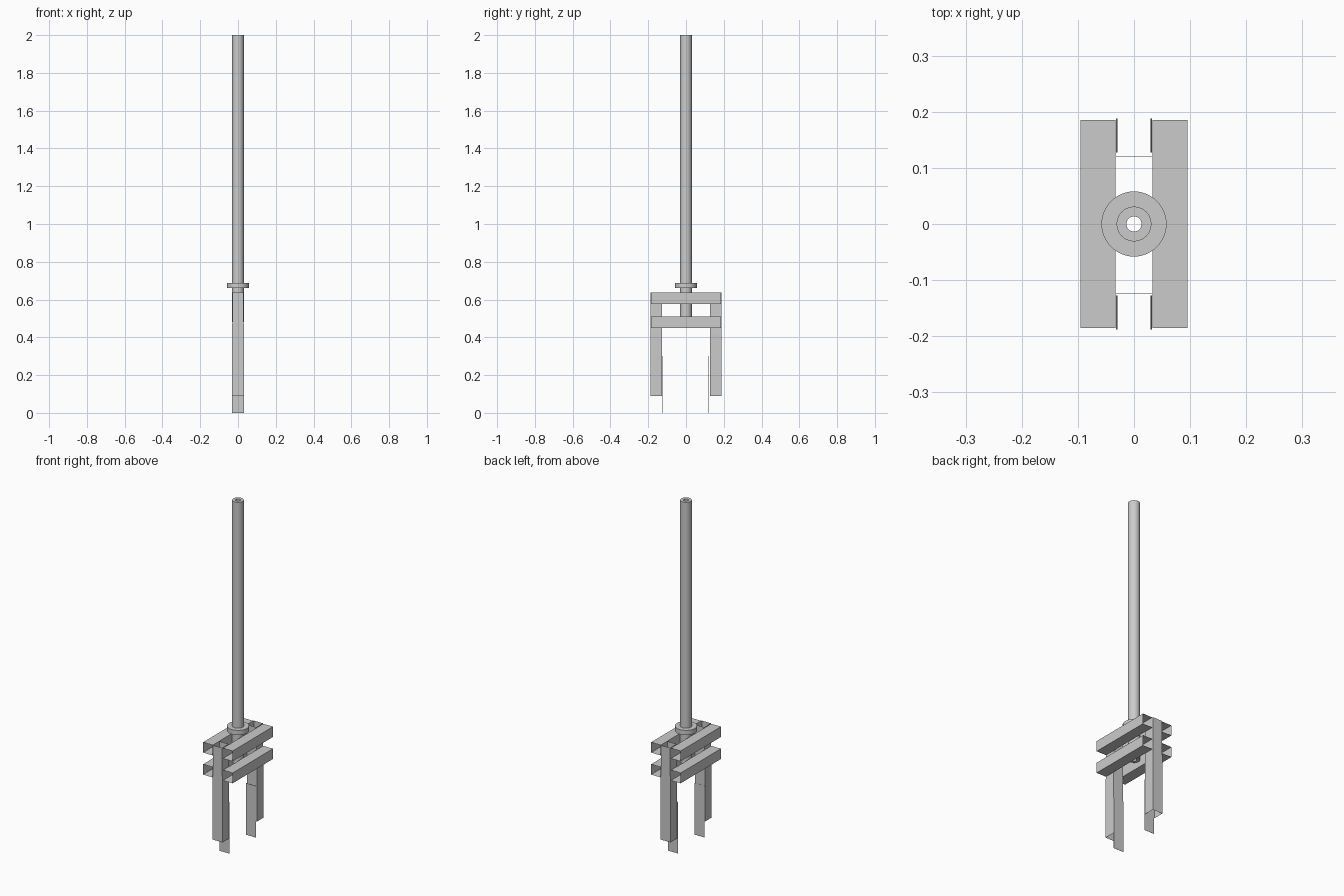
import bpy
import bmesh
from math import cos, sin, tau

cube = bpy.data.objects.get("Cube")
if cube:
    bpy.data.objects.remove(cube, do_unlink=True)

steel = bpy.data.materials.new("grey steel")
steel.use_nodes = True
steel.diffuse_color = (0.6, 0.6, 0.6, 1)
steel.node_tree.nodes["Principled BSDF"].inputs["Base Color"].default_value = (0.6, 0.6, 0.6, 1)


def loft(name, rings, close=False, smooth=False):
    """Skin a list of closed rings of points; close joins last to first."""
    bm = bmesh.new()
    loops = [[bm.verts.new(p) for p in ring] for ring in rings]
    pairs = list(zip(loops, loops[1:]))
    if close:
        pairs.append((loops[-1], loops[0]))
    for a, b in pairs:
        n = len(a)
        for i in range(n):
            j = (i + 1) % n
            bm.faces.new((a[i], a[j], b[j], b[i]))
    bmesh.ops.recalc_face_normals(bm, faces=bm.faces)
    mesh = bpy.data.meshes.new(name)
    bm.to_mesh(mesh)
    bm.free()
    mesh.materials.append(steel)
    obj = bpy.data.objects.new(name, mesh)
    bpy.context.collection.objects.link(obj)
    if smooth:
        bpy.ops.object.select_all(action="DESELECT")
        obj.select_set(True)
        bpy.context.view_layer.objects.active = obj
        bpy.ops.object.shade_smooth_by_angle()
    return obj


def pipe(name, inner, outer, low, high, sides=48):
    """Upright hollow cylinder with closed annular ends."""
    profile = [(inner, low), (outer, low), (outer, high), (inner, high)]
    rings = [[(r * cos(tau * i / sides), r * sin(tau * i / sides), z)
              for i in range(sides)] for r, z in profile]
    return loft(name, rings, close=True, smooth=True)


# Central shaft and its collar
pipe("shaft", 0.0135, 0.031, 0.48, 2.0)
pipe("collar", 0.031, 0.058, 0.66, 0.688)

# Open sheet-metal box beams, two on each side
for side, label in ((1, "left"), (-1, "right")):
    for level, z in (("upper", 0.577), ("lower", 0.449)):
        x0, x1 = side * 0.033, side * 0.095
        rings = [[(x0, y, z), (x1, y, z), (x1, y, z + 0.06), (x0, y, z + 0.06)]
                 for y in (-0.185, 0.185)]
        loft(f"{label}_{level}_beam", rings)

# Open box legs, slightly pinched where the beams clamp them
for side, label in ((-1, "front"), (1, "back")):
    y0, y1 = side * 0.127, side * 0.188
    rings = [[(-w, y0, z), (w, y0, z), (w, y1, z), (-w, y1, z)]
             for w, z in ((0.032, 0.09), (0.032, 0.42), (0.029, 0.52), (0.029, 0.638))]
    loft(f"{label}_leg", rings)

# Thin blades on the inner faces of the legs
for label, y in (("front", -0.124), ("back", 0.12)):
    rings = [[(x, y + d, z) for x, d in ((-0.032, 0), (0.032, 0), (0.032, 0.001), (-0.032, 0.001))]
             for z in (0, 0.3)]
    blade = loft(f"{label}_blade", rings)
    bm = bmesh.new()
    bm.from_mesh(blade.data)
    bmesh.ops.holes_fill(bm, edges=bm.edges)
    bmesh.ops.recalc_face_normals(bm, faces=bm.faces)
    bm.to_mesh(blade.data)
    bm.free()
